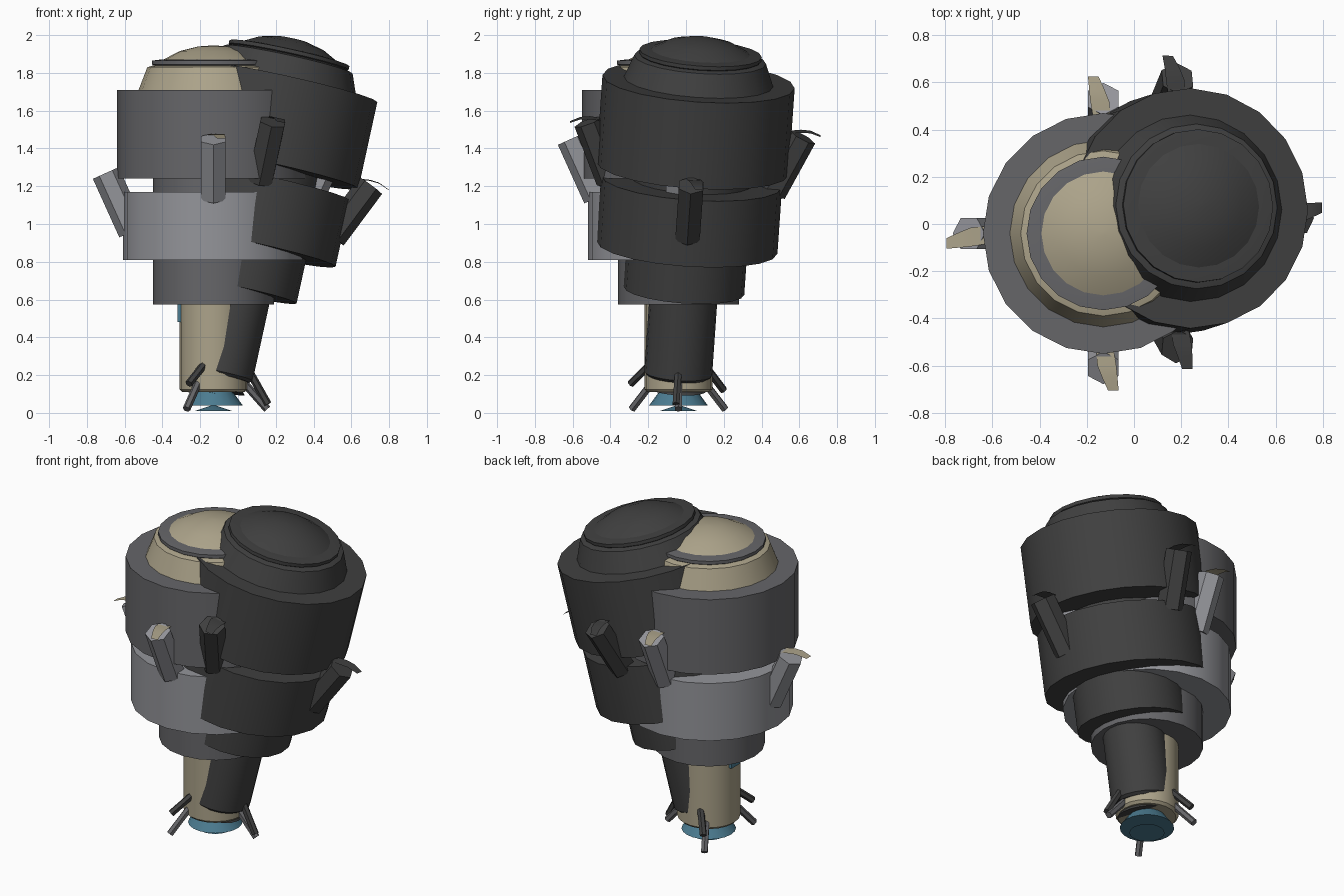
import bpy, bmesh, math
from mathutils import Matrix, Vector

if "Cube" in bpy.data.objects:
    bpy.data.objects.remove(bpy.data.objects["Cube"])

def mat(name, rgb):
    m = bpy.data.materials.new(name)
    lin = [((c / 255 + 0.055) / 1.055) ** 2.4 for c in rgb]
    m.diffuse_color = (*lin, 1)
    m.use_nodes = True
    m.node_tree.nodes["Principled BSDF"].inputs["Base Color"].default_value = m.diffuse_color
    return m

CREAM = mat("cream", (172, 163, 138))
LIGHT = mat("light grey", (148, 149, 154))
MID = mat("mid grey", (102, 102, 105))
BLUE = mat("teal blue", (76, 124, 145))
DARK = mat("charcoal", (64, 64, 64))

def finish(bm, name, material, place):
    bmesh.ops.recalc_face_normals(bm, faces=bm.faces)
    me = bpy.data.meshes.new(name)
    bm.to_mesh(me)
    bm.free()
    me.transform(place)
    me.materials.append(material)
    ob = bpy.data.objects.new(name, me)
    bpy.context.collection.objects.link(ob)
    bpy.ops.object.select_all(action='DESELECT')
    ob.select_set(True)
    bpy.context.view_layer.objects.active = ob
    bpy.ops.object.shade_smooth_by_angle(angle=math.radians(30))
    return ob

def lathe(name, profile, material, place, n=20):
    """Closed turned solid from (radius, z) points, bottom to top."""
    bm = bmesh.new()
    rings = [[bm.verts.new((r * math.cos(2 * math.pi * i / n),
                            r * math.sin(2 * math.pi * i / n), z))
              for i in range(n)] for r, z in profile]
    for a, b in zip(rings, rings[1:]):
        for i in range(n):
            j = (i + 1) % n
            bm.faces.new((a[i], a[j], b[j], b[i]))
    bm.faces.new(rings[0][::-1])
    bm.faces.new(rings[-1])
    return finish(bm, name, material, place)

def rod(name, a, b, radius, sides, material, place):
    """Straight prism between two points."""
    a, b = Vector(a), Vector(b)
    bm = bmesh.new()
    bmesh.ops.create_cone(bm, cap_ends=True, segments=sides, radius1=radius,
                          radius2=radius, depth=(b - a).length)
    turn = (b - a).to_track_quat('Z', 'Y').to_matrix().to_4x4()
    return finish(bm, name, material, place @ Matrix.Translation((a + b) / 2) @ turn)

def leaf(name, material, place):
    """Thin curved blade lying on a tube end, swept sideways to a tip."""
    rows = [(0.50, -0.03, 0.045, 0.01), (0.56, -0.025, 0.055, 0.017),
            (0.61, -0.005, 0.06, 0.014), (0.665, 0.02, 0.065, -0.008)]
    bm = bmesh.new()
    pairs = [[bm.verts.new((r, t, z)) for t in (t0, t1)] for r, t0, t1, z in rows]
    for p, q in zip(pairs, pairs[1:]):
        bm.faces.new((p[0], q[0], q[1], p[1]))
    bmesh.ops.solidify(bm, geom=bm.faces[:], thickness=0.006)
    return finish(bm, name, material, place)

def vessel(prefix, place, only=None):
    def c(m):
        return only or m
    def nm(s):
        return prefix + s
    # stacked turned body
    lathe(nm("nozzle_plug"), [(0.10, 0.01), (0.01, 0.04)], c(BLUE), place)
    lathe(nm("nozzle"), [(0.155, 0.04), (0.10, 0.115)], c(BLUE), place)
    lathe(nm("stem"), [(0.165, 0.11), (0.18, 0.125), (0.18, 0.6)], c(CREAM), place)
    lathe(nm("core"), [(0.32, 0.575), (0.32, 1.3)], c(MID), place)
    lathe(nm("lower_drum"), [(0.48, 0.81), (0.48, 1.17)], c(LIGHT), place)
    lathe(nm("upper_drum"), [(0.51, 1.24), (0.51, 1.71)], c(MID), place)
    lathe(nm("shoulder"), [(0.40, 1.70), (0.35, 1.83), (0.30, 1.845)], c(CREAM), place)
    lathe(nm("dome_ring"), [(0.31, 1.835), (0.325, 1.845), (0.325, 1.865),
                            (0.27, 1.872)], c(MID), place)
    lathe(nm("dome"), [(0.27, 1.868), (0.18, 1.915), (0.08, 1.94), (0.01, 1.945)],
          c(CREAM), place)
    # window plate on the stem
    bm = bmesh.new()
    bmesh.ops.create_cube(bm, size=1)
    bmesh.ops.transform(bm, verts=bm.verts, matrix=Matrix.Translation((-0.178, 0, 0.53))
                        @ Matrix.Diagonal((0.024, 0.09, 0.10, 1)))
    finish(bm, nm("stem_window"), c(BLUE), place)
    # four side tubes with blades, alternating in height
    for i in range(4):
        turn = place @ Matrix.Rotation(i * math.pi / 2, 4, 'Z')
        z = 1.45 if i % 2 else 1.27
        rod(nm(f"side_tube_{i}"), (0.43, 0, z - 0.31), (0.57, 0, z), 0.075, 6,
            c(LIGHT), turn)
        leaf(nm(f"tube_blade_{i}"), c(CREAM), turn @ Matrix.Translation((0, 0, z + 0.01)))
    # three landing legs
    for i in range(3):
        turn = place @ Matrix.Rotation(i * math.tau / 3, 4, 'Z')
        rod(nm(f"leg_{i}"), (0.165, 0, 0.155), (0.285, 0, 0.02), 0.021, 6, c(MID), turn)

# upright vessel and its charcoal leaning twin
vessel("", Matrix.Translation((-0.13, -0.04, 0)))
lean = Matrix.Rotation(math.radians(-4), 4, 'X') @ Matrix.Rotation(math.radians(12.3), 4, 'Y')
vessel("leaning_", Matrix.Translation((-0.125, -0.05, 0.087)) @ lean, DARK)
